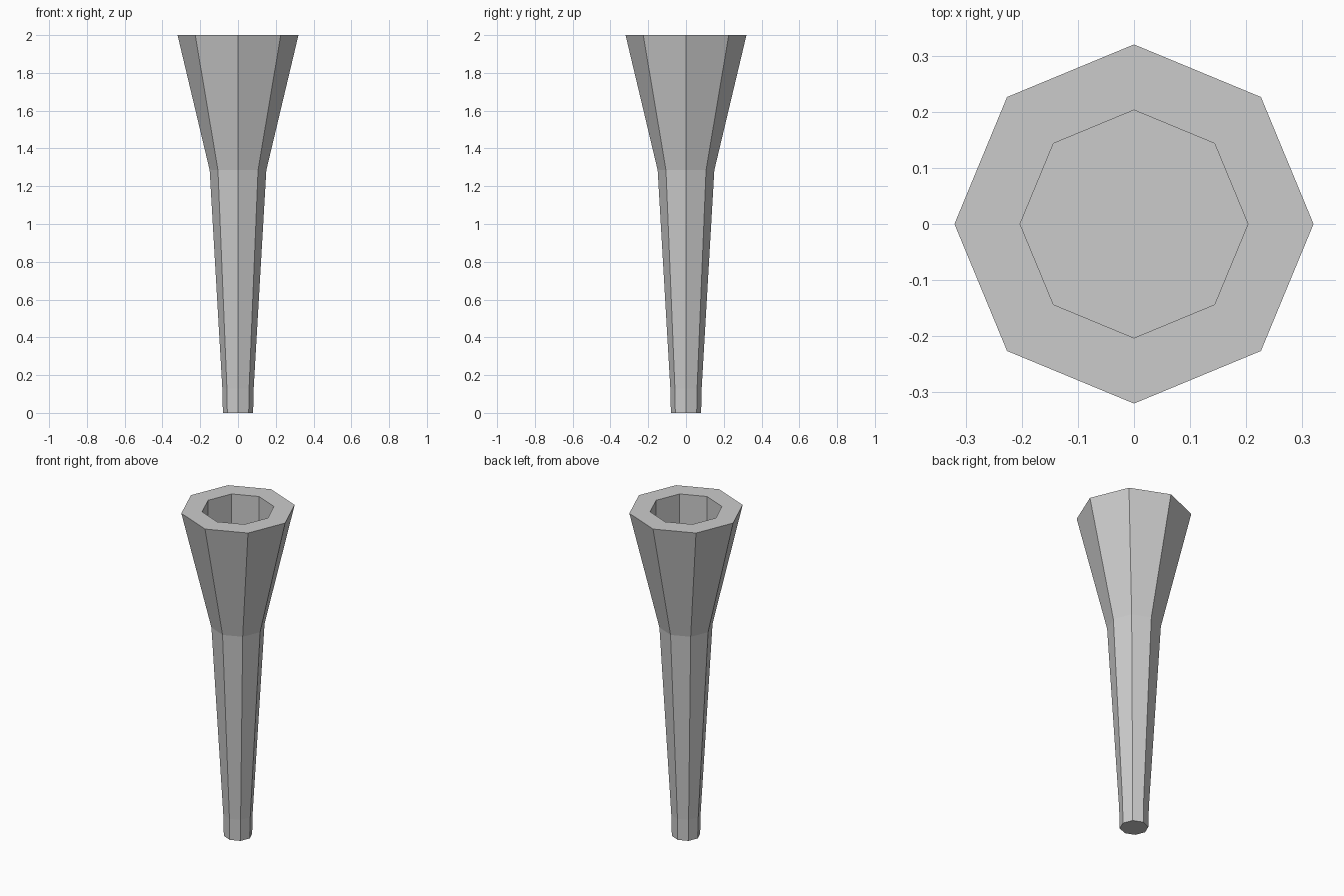
import bpy, bmesh
from math import cos, sin, tau

if "Cube" in bpy.data.objects:
    bpy.data.objects.remove(bpy.data.objects["Cube"])

SIDES = 8
# Outer profile from foot to rim, then down the straight-walled socket (radius, z)
PROFILE = [(0.08, 0.0), (0.083, 0.13), (0.15, 1.285), (0.32, 2.0),
           (0.203, 2.0), (0.203, 1.7)]


def ring(bm, radius, z):
    return [bm.verts.new((radius * cos(tau * i / SIDES), radius * sin(tau * i / SIDES), z))
            for i in range(SIDES)]


# Flared eight-sided handle with a hollow cup at the top
bm = bmesh.new()
rings = [ring(bm, r, z) for r, z in PROFILE]
for low, high in zip(rings, rings[1:]):
    for i in range(SIDES):
        j = (i + 1) % SIDES
        bm.faces.new((low[i], low[j], high[j], high[i]))

# Foot cap and socket floor
bm.faces.new(rings[0][::-1])
bm.faces.new(rings[-1])
bmesh.ops.recalc_face_normals(bm, faces=bm.faces)

mesh = bpy.data.meshes.new("flared_handle")
bm.to_mesh(mesh)
bm.free()
bpy.context.collection.objects.link(bpy.data.objects.new("flared_handle", mesh))
